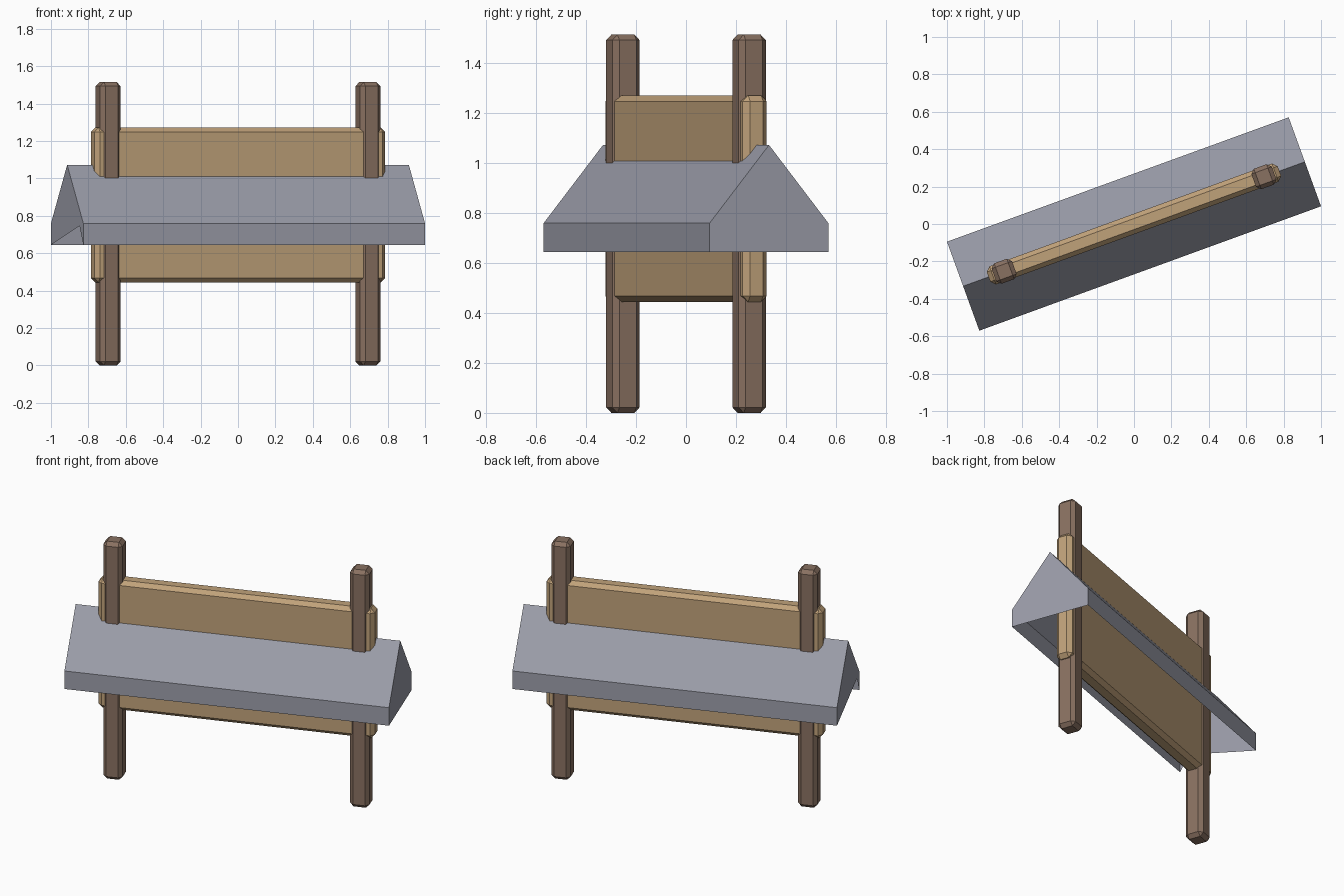
import bpy, bmesh, math
from mathutils import Matrix

cube = bpy.data.objects.get("Cube")
if cube:
    bpy.data.objects.remove(cube, do_unlink=True)

TURN = Matrix.Rotation(math.radians(20), 4, 'Z')  # whole sign stands at an angle


def material(name, rgb):
    m = bpy.data.materials.new(name)
    m.use_nodes = True
    m.diffuse_color = (*rgb, 1)
    m.node_tree.nodes["Principled BSDF"].inputs["Base Color"].default_value = (*rgb, 1)
    return m


def finish(name, bm, mat):
    bm.transform(TURN)
    mesh = bpy.data.meshes.new(name)
    bm.to_mesh(mesh)
    bm.free()
    mesh.materials.append(mat)
    obj = bpy.data.objects.new(name, mesh)
    bpy.context.collection.objects.link(obj)
    return obj


def chamfered_box(name, x, half_x, half_y, z0, z1, chamfer, mat):
    bm = bmesh.new()
    bmesh.ops.create_cube(bm, size=1)
    bmesh.ops.scale(bm, vec=(2 * half_x, 2 * half_y, z1 - z0), verts=bm.verts)
    bmesh.ops.translate(bm, vec=(x, 0, (z0 + z1) / 2), verts=bm.verts)
    bmesh.ops.bevel(bm, geom=bm.edges[:], offset=chamfer, offset_type='OFFSET',
                    segments=1, profile=0.5, affect='EDGES')
    return finish(name, bm, mat)


dark_wood = material("dark wood", (0.25, 0.165, 0.12))
light_wood = material("light wood", (0.53, 0.36, 0.195))
slate = material("grey slate", (0.33, 0.34, 0.40))

# Posts and board
for side, s in (("left", 1), ("right", -1)):
    chamfered_box(side + "_post", s * 0.739, 0.058, 0.058, 0, 1.515, 0.022, dark_wood)
chamfered_box("board", 0, 0.8275, 0.0516, 0.445, 1.272, 0.024, light_wood)

# Roof: thin gabled shell with hanging skirts, open underneath
HALF_LENGTH, HALF_WIDTH = 0.972, 0.253
profile = [(-HALF_WIDTH, 0.645), (-HALF_WIDTH, 0.76), (0, 1.073),
           (HALF_WIDTH, 0.76), (HALF_WIDTH, 0.645)]
bm = bmesh.new()
a, b = [[bm.verts.new((x, y, z)) for y, z in profile]
        for x in (-HALF_LENGTH, HALF_LENGTH)]
for i in range(4):
    bm.faces.new((a[i], b[i], b[i + 1], a[i + 1]))
# Closed gable on the left end, notched gable on the right end
bm.faces.new(b[::-1])
bm.faces.new(a[1:])
bm.faces.new(a[:3])
finish("roof", bm, slate)
